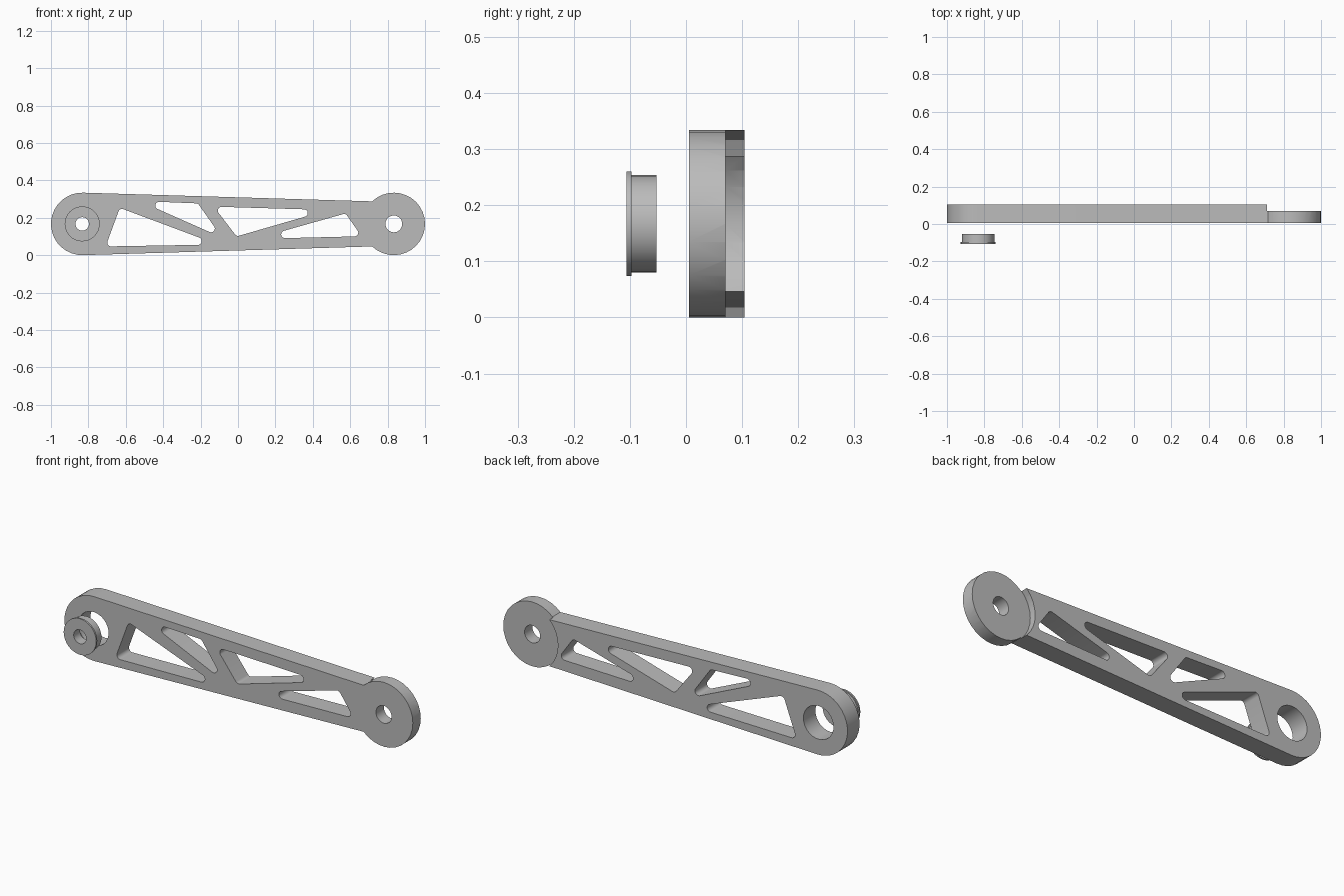
import bpy, bmesh
from math import cos, sin, radians, atan2, degrees, ceil, tau
from mathutils import Vector

if "Cube" in bpy.data.objects:
    bpy.data.objects.remove(bpy.data.objects["Cube"], do_unlink=True)

MID = 0.167                      # height of both pivots
PIVOT = 0.833                    # distance of each pivot from the centre
END_R = 0.167                    # radius of both ends
FRONT, STEP, BACK = 0.005, 0.07, 0.104
SIDES = 32

grey = bpy.data.materials.new("plain_grey")
grey.use_nodes = True
colour = (0.5, 0.5, 0.5, 1)
grey.diffuse_color = colour
grey.node_tree.nodes["Principled BSDF"].inputs["Base Color"].default_value = colour


def arc(cx, cz, r, a0, a1):
    """Points along an arc, angles in degrees."""
    n = max(2, ceil(abs(a1 - a0) * SIDES / 360))
    angles = [radians(a0 + (a1 - a0) * i / n) for i in range(n + 1)]
    return [(cx + r * cos(a), cz + r * sin(a)) for a in angles]


def circle(cx, cz, r):
    return arc(cx, cz, r, 0, 360)[:-1]


def rounded_triangle(centres, r=0.02):
    """Outline around three corner circles, given clockwise."""
    pts = []
    c = [Vector(p) for p in reversed(centres)]
    for i in range(3):
        before, after = c[i] - c[i - 1], c[(i + 1) % 3] - c[i]
        a0 = degrees(atan2(before.y, before.x)) - 90
        turn = (degrees(atan2(after.y, after.x)) - 90 - a0) % 360
        pts += arc(c[i].x, c[i].y, r, a0, a0 + turn)
    return pts


def plate(name, outlines, y0, y1):
    """Solid plate with holes, standing in the xz plane."""
    curve = bpy.data.curves.new(name, "CURVE")
    curve.dimensions = "2D"
    curve.fill_mode = "BOTH"
    curve.extrude = (y1 - y0) / 2
    for pts in outlines:
        s = curve.splines.new("POLY")
        s.points.add(len(pts) - 1)
        for p, (x, z) in zip(s.points, pts):
            p.co = (x, z, 0, 1)
        s.use_cyclic_u = True
    ob = bpy.data.objects.new(name, curve)
    bpy.context.collection.objects.link(ob)
    ob.rotation_euler.x = radians(90)
    ob.location.y = (y0 + y1) / 2
    activate(ob)
    bpy.ops.object.convert(target="MESH")
    ob = bpy.context.object
    bpy.ops.object.transform_apply(location=True, rotation=True)
    bm = bmesh.new()
    bm.from_mesh(ob.data)
    bmesh.ops.remove_doubles(bm, verts=bm.verts, dist=1e-5)
    bmesh.ops.recalc_face_normals(bm, faces=bm.faces)
    bm.to_mesh(ob.data)
    bm.free()
    return ob


def activate(ob):
    bpy.ops.object.select_all(action="DESELECT")
    ob.select_set(True)
    bpy.context.view_layer.objects.active = ob


def finish(ob):
    ob.data.materials.clear()
    ob.data.materials.append(grey)
    activate(ob)
    bpy.ops.object.shade_smooth_by_angle(angle=radians(30))


# Link arm: tapered outline, round ends, pivot holes and truss windows
outline = (arc(-PIVOT, MID, END_R, 88.4, 271.6)
           + arc(PIVOT, MID, END_R, -133.8, 133.8))
windows = [
    [(-0.62, 0.227), (-0.214, 0.075), (-0.679, 0.067)],
    [(-0.422, 0.265), (-0.225, 0.257), (-0.144, 0.142)],
    [(-0.088, 0.238), (0.353, 0.225), (0, 0.123)],
    [(0.567, 0.2), (0.623, 0.12), (0.251, 0.111)],
]
holes = [circle(-PIVOT, MID, 0.0865), circle(PIVOT, MID, 0.045)]
arm = plate("link_arm", [outline] + holes + [rounded_triangle(w) for w in windows],
            FRONT, BACK)

# Recess behind the thinner right end
cutter = plate("recess_cutter", [circle(PIVOT, MID, 0.171)], STEP, BACK + 0.1)
cutter.hide_render = True
cut = arm.modifiers.new("recess", "BOOLEAN")
cut.operation, cut.solver, cut.object = "DIFFERENCE", "EXACT", cutter
activate(arm)
bpy.ops.object.modifier_apply(modifier=cut.name)
bpy.data.objects.remove(cutter, do_unlink=True)
finish(arm)

# Flanged bushing, lathed about the left pivot axis
profile = [(0.036, -0.106), (0.0935, -0.106), (0.0935, -0.097),
           (0.0865, -0.097), (0.0865, -0.053), (0.036, -0.053)]
bm = bmesh.new()
rings = [[bm.verts.new((-PIVOT + r * cos(tau * i / SIDES), y, MID + r * sin(tau * i / SIDES)))
          for i in range(SIDES)] for r, y in profile]
for k, ring in enumerate(rings):
    inner = rings[k - 1]
    for i in range(SIDES):
        bm.faces.new((inner[i - 1], inner[i], ring[i], ring[i - 1]))
bmesh.ops.recalc_face_normals(bm, faces=bm.faces)
mesh = bpy.data.meshes.new("flanged_bushing")
bm.to_mesh(mesh)
bm.free()
bushing = bpy.data.objects.new("flanged_bushing", mesh)
bpy.context.collection.objects.link(bushing)
finish(bushing)
